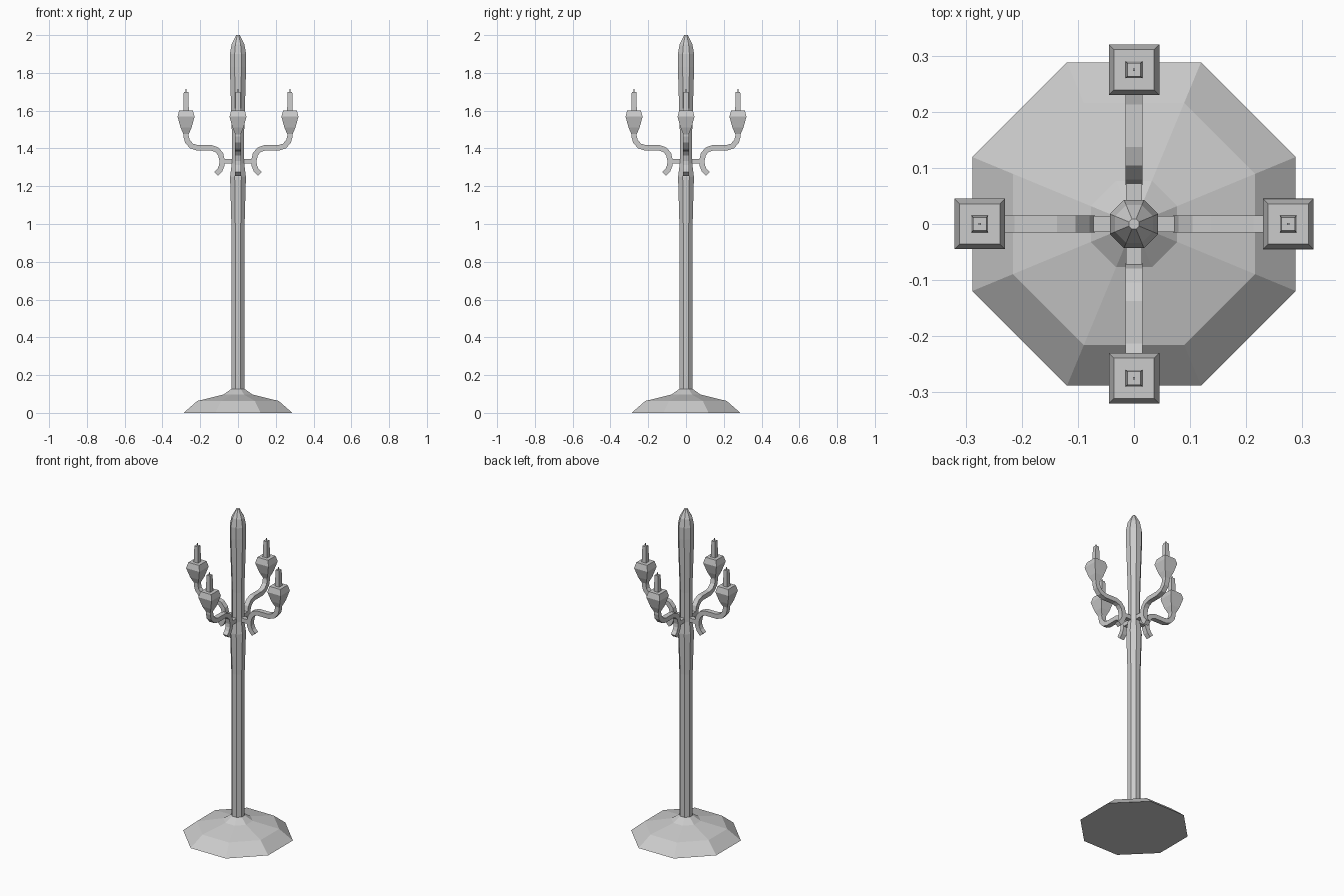
import bpy, bmesh, math
from mathutils import Matrix, Vector

if "Cube" in bpy.data.objects:
    bpy.data.objects.remove(bpy.data.objects["Cube"])

metal = bpy.data.materials.new("grey metal")
metal.diffuse_color = (0.6, 0.6, 0.6, 1)
metal.use_nodes = True
metal.node_tree.nodes["Principled BSDF"].inputs["Base Color"].default_value = metal.diffuse_color


def finish(name, bm, rotation=0.0):
    """Turn a bmesh into a flat-shaded object, rotated around the pole."""
    bmesh.ops.recalc_face_normals(bm, faces=bm.faces)
    bm.transform(Matrix.Rotation(rotation, 4, 'Z'))
    me = bpy.data.meshes.new(name)
    bm.to_mesh(me)
    bm.free()
    me.materials.append(metal)
    ob = bpy.data.objects.new(name, me)
    bpy.context.collection.objects.link(ob)
    return ob


def skin(bm, rings):
    """Join vertex rings with quads and cap both ends."""
    loops = [[bm.verts.new(p) for p in ring] for ring in rings]
    n = len(loops[0])
    for a, b in zip(loops, loops[1:]):
        for i in range(n):
            j = (i + 1) % n
            bm.faces.new((a[i], a[j], b[j], b[i]))
    bm.faces.new(loops[0][::-1])
    bm.faces.new(loops[-1])


def turned(name, profile, sides, x=0.0, rotation=0.0):
    """Profile of (half width across flats, z) turned into a faceted solid."""
    bm = bmesh.new()
    k = 1 / math.cos(math.pi / sides)
    angles = [(i + 0.5) * math.tau / sides for i in range(sides)]
    skin(bm, [[(x + r * k * math.cos(a), r * k * math.sin(a), z) for a in angles]
              for r, z in profile])
    return finish(name, bm, rotation)


def bar(name, path, width, thick, rotation):
    """Rectangular bar swept along an (x, z) path."""
    pts = [Vector(p) for p in path]
    rings = []
    for i, p in enumerate(pts):
        d_in = (p - pts[i - 1]).normalized() if i else None
        d_out = (pts[i + 1] - p).normalized() if i < len(pts) - 1 else None
        d_in, d_out = d_in or d_out, d_out or d_in
        t = (d_in + d_out).normalized()
        n = Vector((-t.y, t.x)) * (thick / 2 / max(t.dot(d_in), 0.5))
        rings.append([(p.x + s * n.x, w * width / 2, p.y + s * n.y)
                      for s, w in ((1, 1), (1, -1), (-1, -1), (-1, 1))])
    bm = bmesh.new()
    skin(bm, rings)
    return finish(name, bm, rotation)


# Octagonal foot and post
turned("base", [(0.288, 0), (0.216, 0.063), (0.077, 0.097), (0.035, 0.127)], 8)
turned("post", [(0.035, 0.12), (0.035, 1.0), (0.042, 1.25), (0.033, 1.32),
                (0.033, 1.5), (0.043, 1.83), (0.043, 1.90), (0.034, 1.95),
                (0.009, 2.0)], 8)

# Four arms, each with a scroll, a cup and a candle
scroll = [(0.115, 1.265), (0.096, 1.285), (0.086, 1.31), (0.084, 1.335),
          (0.092, 1.37), (0.112, 1.393), (0.14, 1.403), (0.215, 1.403),
          (0.246, 1.413), (0.268, 1.438), (0.275, 1.465), (0.275, 1.49)]
X = 0.275
for i in range(4):
    r = i * math.pi / 2
    bar("arm", scroll, 0.03, 0.028, r)
    bar("arm_bracket", [(0.0, 1.332), (0.08, 1.332)], 0.028, 0.026, r)
    turned("cup", [(0.014, 1.475), (0.029, 1.51), (0.045, 1.568), (0.036, 1.602)],
           4, X, r)
    turned("candle", [(0.015, 1.595), (0.012, 1.70)], 4, X, r)
    turned("wick", [(0.002, 1.695), (0.002, 1.715)], 4, X, r)
